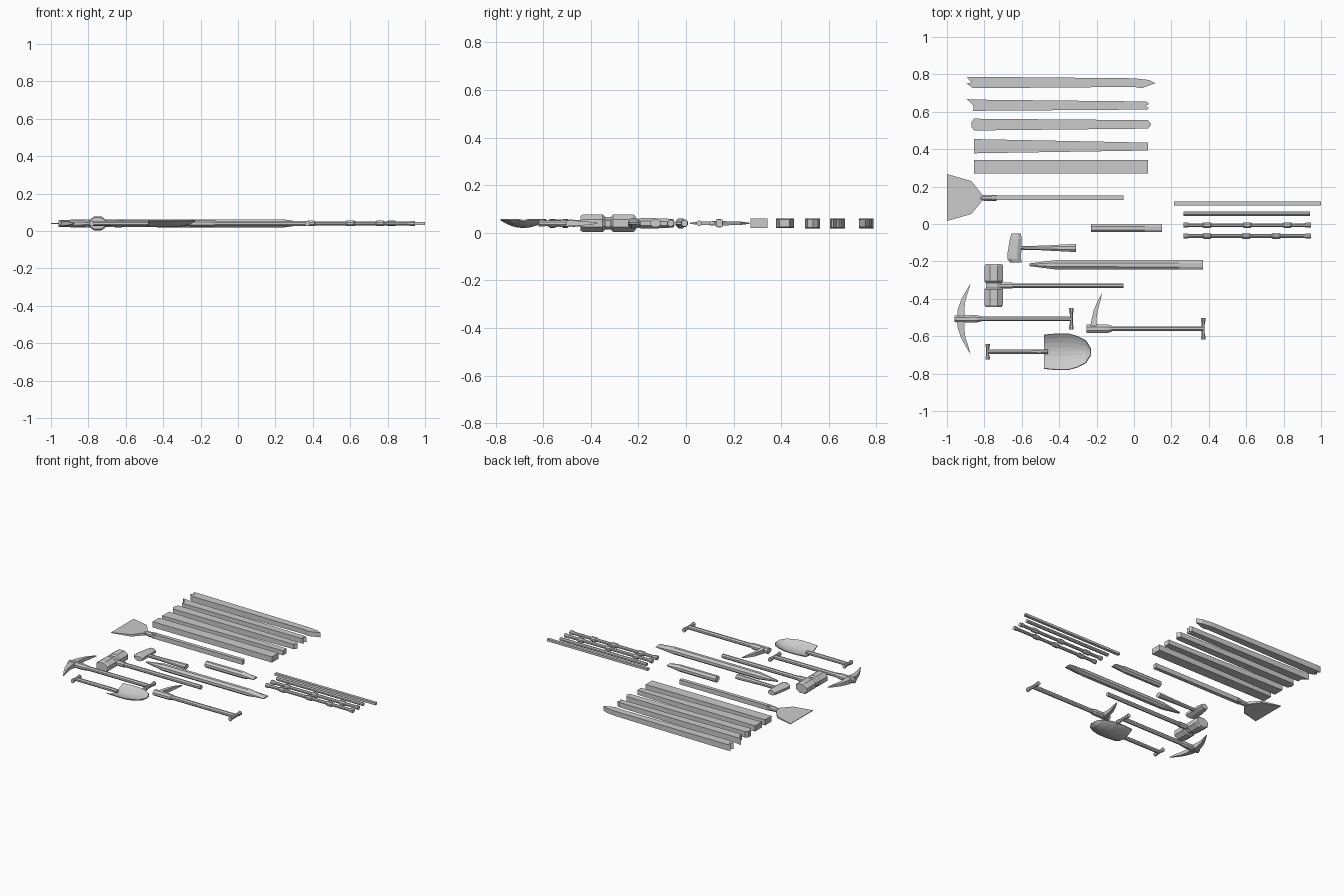
import bpy, bmesh
from math import cos, sin, pi

ZC = 0.04  # every item lies around this height


def finish(name, bm):
    bmesh.ops.recalc_face_normals(bm, faces=bm.faces)
    me = bpy.data.meshes.new(name)
    bm.to_mesh(me)
    bm.free()
    ob = bpy.data.objects.new(name, me)
    bpy.context.collection.objects.link(ob)
    return ob


def bar(name, stations, n=8, axis='x'):
    """Loft n-sided rings; station = (along, across, half_width, half_height)."""
    bm = bmesh.new()
    rings = []
    k = 1 / cos(pi / n)
    for s, c, w, h in stations:
        ring = []
        for i in range(n):
            a = 2 * pi * i / n + pi / n
            o, z = c + k * w * cos(a), ZC + k * h * sin(a)
            ring.append(bm.verts.new((s, o, z) if axis == 'x' else (o, s, z)))
        rings.append(ring)
    for r, q in zip(rings, rings[1:]):
        for i in range(n):
            bm.faces.new((r[i], r[(i + 1) % n], q[(i + 1) % n], q[i]))
    bm.faces.new(rings[0])
    bm.faces.new(rings[-1])
    return finish(name, bm)


def slab(name, pts, h0, h1):
    """Plan outline with thickness running linearly from h0 to h1 along x."""
    x0, x1 = min(p[0] for p in pts), max(p[0] for p in pts)
    bm = bmesh.new()
    rows = []
    for s in (-1, 1):
        rows.append([bm.verts.new((x, y, ZC + s * (h0 + (h1 - h0) * (x - x0) / (x1 - x0))))
                     for x, y in pts])
    n = len(pts)
    for r in rows:
        bm.faces.new(r)
    for i in range(n):
        j = (i + 1) % n
        bm.faces.new((rows[0][i], rows[0][j], rows[1][j], rows[1][i]))
    return finish(name, bm)


def grip(name, x, y, half):
    """Cross grip with slightly flared ends."""
    bar(name, [(y - half, x, .012, .014), (y - half * .75, x, .012, .014),
               (y - half * .4, x, .008, .011), (y + half * .4, x, .008, .011),
               (y + half * .75, x, .012, .014), (y + half, x, .012, .014)], axis='y')


# planks
slab("plank_square", [(-.855, .27), (.075, .27), (.075, .342), (-.855, .342)], .02, .02)
slab("plank_tapered", [(-.855, .378), (.075, .393), (.075, .435), (-.855, .454)], .02, .016)
slab("plank_chamfered", [(-.87, .52), (-.855, .50), (.075, .51), (.092, .533), (.075, .555),
                         (-.855, .563), (-.87, .545)], .021, .017)
slab("plank_split", [(-.86, .605), (.07, .612), (.08, .62), (.06, .632), (.082, .642), (.065, .655),
                     (-.85, .665), (-.895, .668), (-.858, .632)], .021, .017)
slab("plank_notched", [(-.895, .75), (-.86, .726), (0, .733), (.04, .726), (.115, .753), (.08, .77),
                       (0, .779), (-.86, .787), (-.895, .783), (-.868, .757)], .021, .016)

# flat spade
slab("spade_blade", [(-1, .016), (-.87, .053), (-.81, .125), (-.81, .155), (-.87, .23), (-1, .267)],
     .002, .009)
bar("spade_collar", [(-.84, .14, .005, .005), (-.80, .14, .016, .015), (-.735, .14, .016, .018)], 8)
bar("spade_handle", [(-.76, .14, .013, .016), (-.055, .14, .013, .016)], 4)

# thin rods
bar("rod_square", [(.215, .109, .01, .008), (1, .109, .01, .008)], 4)
bar("rod_round", [(.265, .055, .011, .011), (.94, .055, .011, .011)], 8)


def jointed_rod(name, y, knots):
    st = [(.265, y, .014, .014), (.285, y, .014, .014), (.295, y, .01, .01)]
    for x in knots:
        st += [(x - .025, y, .01, .01), (x - .018, y, .015, .015),
               (x + .018, y, .015, .015), (x + .025, y, .01, .01)]
    st += [(.91, y, .01, .01), (.92, y, .013, .013), (.945, y, .013, .013)]
    bar(name, st, 8)


jointed_rod("rod_jointed", -.006, [.39, .605, .82])
jointed_rod("rod_knotted", -.064, [.39, .60, .76])

# chisel and long stake
bar("chisel", [(-.23, -.022, .022, .021), (.06, -.022, .022, .021), (.15, -.022, .022, .005)], 8)
bar("stake", [(-.56, -.218, .007, .005), (-.42, -.218, .025, .022), (.24, -.218, .026, .022),
              (.37, -.218, .026, .004)], 8)

# hand hammer
bar("hammer_head", [(-.205, -.632, .030, .016), (-.188, -.640, .037, .022), (-.16, -.640, .037, .022),
                    (-.08, -.632, .032, .020), (-.05, -.63, .025, .016)], 8, 'y')
bar("hammer_handle", [(-.61, -.128, .010, .012), (-.50, -.128, .012, .012), (-.31, -.128, .022, .016)], 8)

# mallet: two mirrored head blocks, neck and handle
for side, s in (("front", -1), ("back", 1)):
    yc = -.328
    bar("mallet_head_" + side, [(yc + s * .013, -.75, .042, .028), (yc + s * .022, -.75, .049, .037),
                                (yc + s * .105, -.75, .049, .037), (yc + s * .115, -.75, .043, .031)],
        8, 'y')
bar("mallet_neck", [(-.345, -.75, .042, .026), (-.311, -.75, .042, .026)], 8, 'y')
bar("mallet_collar", [(-.71, -.329, .016, .018), (-.65, -.329, .016, .018)], 8)
bar("mallet_handle", [(-.66, -.329, .012, .014), (-.055, -.329, .012, .014)], 8)

# double pick
yp = -.507
for side, s in (("front", -1), ("back", 1)):
    bar("pick_spike_" + side, [(yp + s * .015, -.925, .021, .016), (yp + s * .05, -.925, .017, .014),
                               (yp + s * .10, -.913, .012, .011), (yp + s * .14, -.896, .008, .008),
                               (yp + s * .185, -.876, .001, .002)], 4, 'y')
bar("pick_eye", [(-.96, yp, .018, .018), (-.85, yp, .021, .019), (-.815, yp, .014, .015)], 8)
bar("pick_handle", [(-.83, yp, .012, .014), (-.335, yp, .012, .014)], 8)
grip("pick_grip", -.335, yp, .058)

# single pick
ys = -.56
bar("single_pick_spike", [(-.55, -.218, .016, .016), (-.51, -.214, .013, .013),
                          (-.46, -.204, .011, .011), (-.42, -.19, .008, .008),
                          (-.372, -.172, .001, .002)], 4, 'y')
bar("single_pick_eye", [(-.255, ys, .024, .019), (-.14, ys, .022, .019), (-.12, ys, .016, .016)], 8)
bar("single_pick_handle", [(-.13, ys, .013, .014), (.37, ys, .013, .014)], 8)
grip("single_pick_grip", .37, ys, .058)

# round shovel: dished blade made from cross rows, then thickened below
bm = bmesh.new()
rows = []
for x, w, low in [(-.482, .09, .032), (-.42, .096, .033), (-.35, .096, .033),
                  (-.30, .082, .028), (-.257, .059, .018), (-.232, .018, .004)]:
    rows.append([bm.verts.new((x, -.683 + w * t, .056 - low * (1 - t * t)))
                 for t in (-1, -.75, -.5, -.25, 0, .25, .5, .75, 1)])
for a, b in zip(rows, rows[1:]):
    for i in range(8):
        bm.faces.new((a[i], b[i], b[i + 1], a[i + 1]))
blade = finish("shovel_blade", bm)
m = blade.modifiers.new("thickness", 'SOLIDIFY')
m.thickness, m.offset = .006, 0
bar("shovel_handle", [(-.78, -.683, .012, .012), (-.50, -.683, .013, .013), (-.46, -.683, .012, .011)], 8)
grip("shovel_grip", -.782, -.683, .042)
